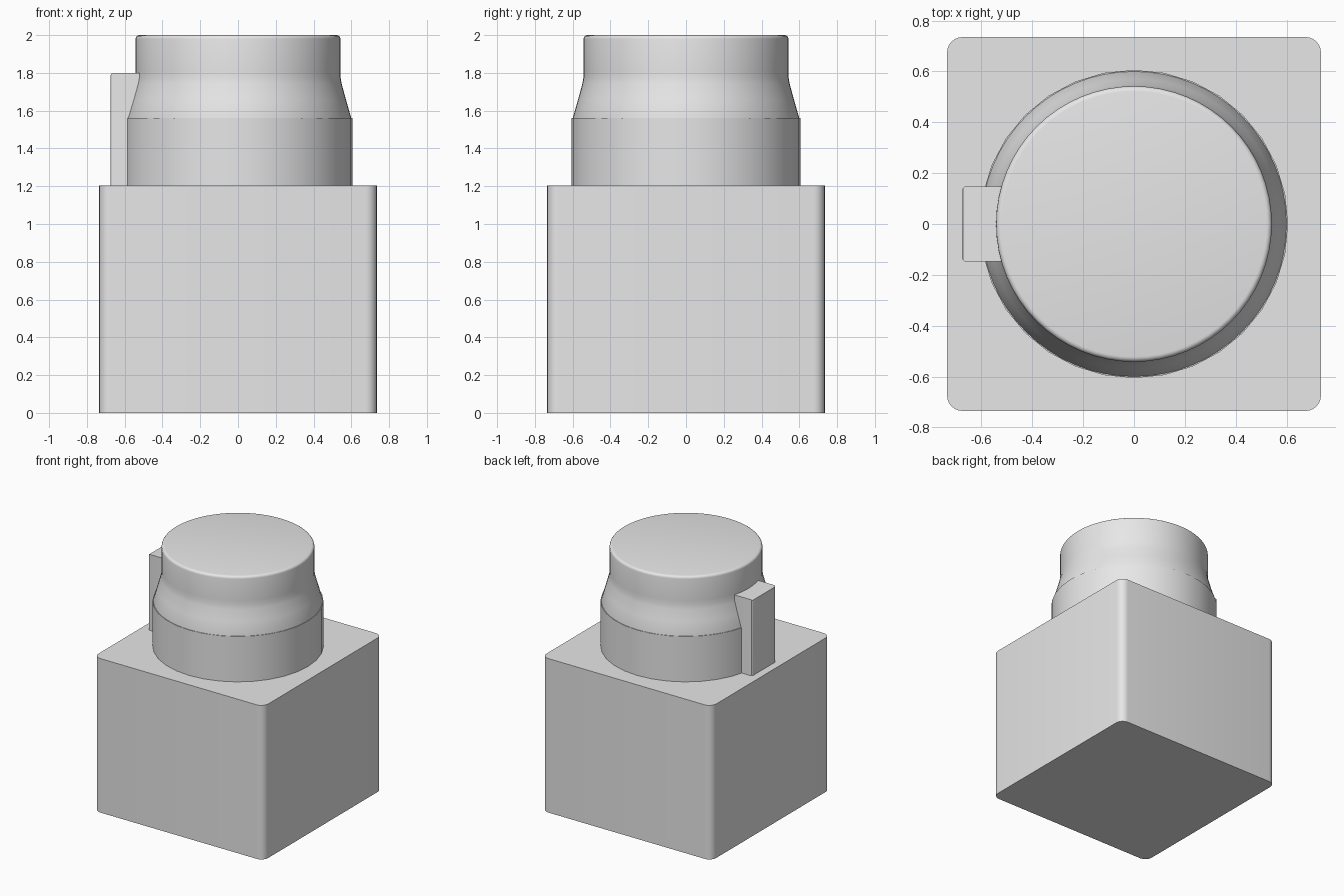
import bpy
import bmesh
from math import cos, sin, pi, radians

cube = bpy.data.objects.get("Cube")
if cube:
    bpy.data.objects.remove(cube, do_unlink=True)

grey = bpy.data.materials.new("plain grey")
grey.use_nodes = True
grey.diffuse_color = (0.8, 0.8, 0.8, 1)
grey.node_tree.nodes["Principled BSDF"].inputs["Base Color"].default_value = (0.8, 0.8, 0.8, 1)


def finish(name, bm, angle=30):
    bmesh.ops.recalc_face_normals(bm, faces=bm.faces)
    mesh = bpy.data.meshes.new(name)
    bm.to_mesh(mesh)
    bm.free()
    mesh.materials.append(grey)
    ob = bpy.data.objects.new(name, mesh)
    bpy.context.collection.objects.link(ob)
    bpy.ops.object.select_all(action="DESELECT")
    ob.select_set(True)
    bpy.context.view_layer.objects.active = ob
    bpy.ops.object.shade_smooth_by_angle(angle=radians(angle))
    return ob


def block(name, low, high, radius, segments, chosen):
    """Box between two corners, rounding the edges that pass the rule."""
    bm = bmesh.new()
    bmesh.ops.create_cube(bm, size=1)
    for v in bm.verts:
        v.co = [a + (b - a) * (c + 0.5) for a, b, c in zip(low, high, v.co)]
    edges = [e for e in bm.edges if chosen(*[v.co for v in e.verts])]
    bmesh.ops.bevel(bm, geom=edges, offset=radius, segments=segments,
                    profile=0.5, affect="EDGES")
    return finish(name, bm)


def lathe(name, profile, sides):
    """Closed turned solid from (radius, height) points."""
    bm = bmesh.new()
    rings = [[bm.verts.new((r * cos(2 * pi * i / sides), r * sin(2 * pi * i / sides), z))
              for i in range(sides)] for r, z in profile]
    for low, high in zip(rings, rings[1:]):
        for i in range(sides):
            j = (i + 1) % sides
            bm.faces.new((low[i], low[j], high[j], high[i]))
    bm.faces.new(rings[0][::-1])
    bm.faces.new(rings[-1])
    return finish(name, bm)


# Square body with rounded upright corners
block("body", (-0.735, -0.735, 0), (0.735, 0.735, 1.205), 0.06, 6,
      lambda a, b: abs(a.z - b.z) > 0.1)

# Collar ring
lathe("collar", [(0.606, 1.2), (0.606, 1.56)], 32)

# Tapered knob with a softly rounded rim
rim = [(0.522 + 0.02 * cos(t * pi / 8), 1.98 + 0.02 * sin(t * pi / 8)) for t in range(5)]
lathe("knob", [(0.6, 1.55), (0.6, 1.56), (0.571, 1.66), (0.548, 1.745),
               (0.543, 1.775), (0.542, 1.81)] + rim, 64)

# Side tab, softened on its outer and upper edges
block("side_tab", (-0.675, -0.148, 1.2), (-0.5, 0.148, 1.8), 0.015, 3,
      lambda a, b: a.x < -0.6 and b.x < -0.6 and max(a.z, b.z) > 1.7)
